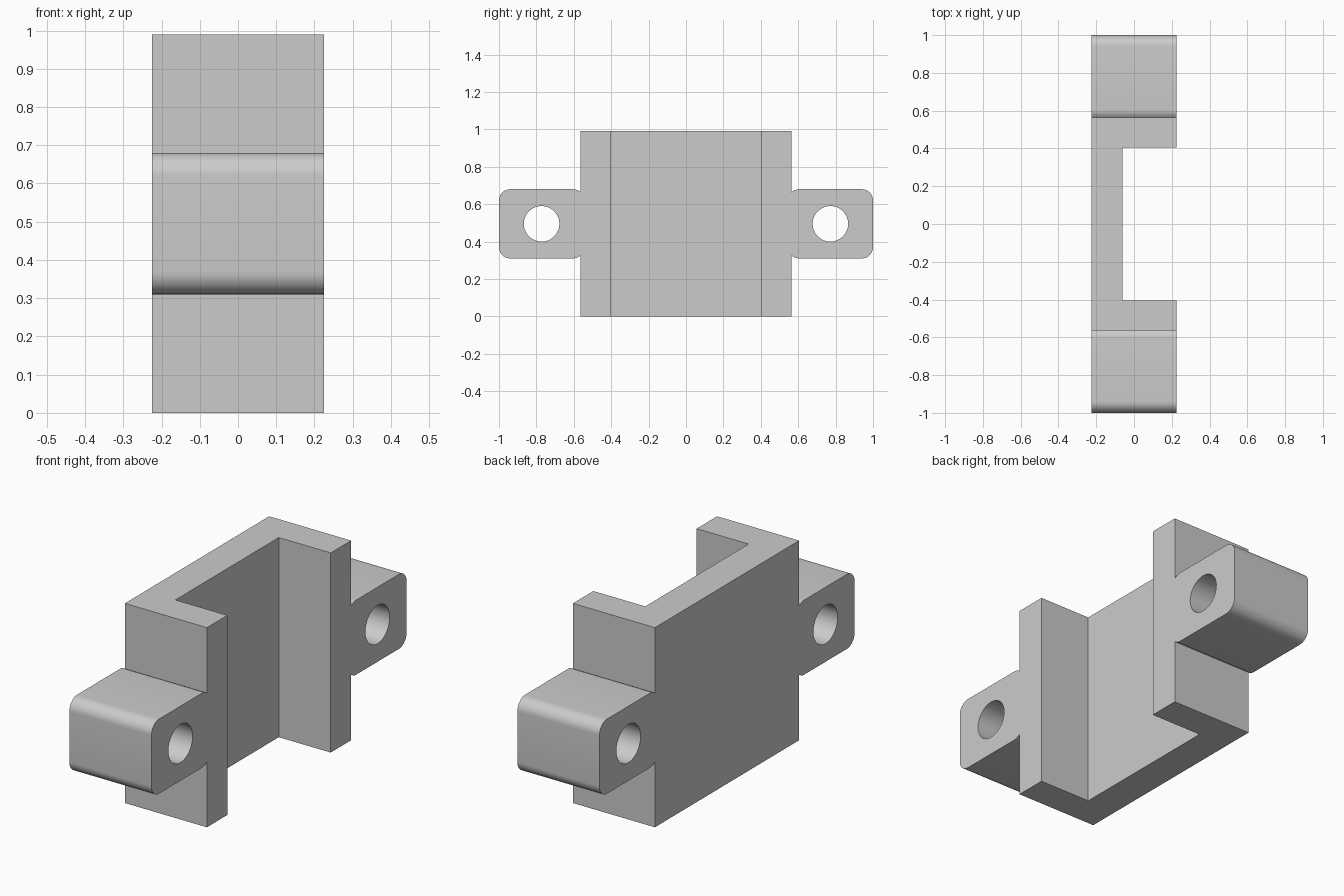
import bpy, bmesh
from math import cos, sin, radians

cube = bpy.data.objects.get("Cube")
if cube:
    bpy.data.objects.remove(cube, do_unlink=True)

HALF_X = 0.225                        # half thickness of the whole bracket
HEIGHT = 0.99
BODY_Y, SLOT_Y, SLOT_X = 0.565, 0.405, -0.06
EAR_IN, EAR_OUT, EAR_LOW, EAR_TOP = 0.545, 1.0, 0.31, 0.68
RADIUS = 0.06
HOLE_Y, HOLE_Z, HOLE_R = 0.772, 0.495, 0.095

grey = bpy.data.materials.new("light_grey")
grey.use_nodes = True
grey.diffuse_color = (0.6, 0.6, 0.6, 1)
grey.node_tree.nodes["Principled BSDF"].inputs["Base Color"].default_value = (0.6, 0.6, 0.6, 1)


def prism(name, points, direction):
    """Extrude a closed outline of 3D points along a direction."""
    bm = bmesh.new()
    face = bm.faces.new([bm.verts.new(p) for p in points])
    new = bmesh.ops.extrude_face_region(bm, geom=[face])["geom"]
    bmesh.ops.translate(bm, vec=direction,
                        verts=[v for v in new if isinstance(v, bmesh.types.BMVert)])
    bmesh.ops.recalc_face_normals(bm, faces=bm.faces)
    mesh = bpy.data.meshes.new(name)
    bm.to_mesh(mesh)
    bm.free()
    mesh.materials.append(grey)
    obj = bpy.data.objects.new(name, mesh)
    bpy.context.collection.objects.link(obj)
    return obj


def arc(cy, cz, r, start, end, steps):
    angles = [radians(start + (end - start) * i / steps) for i in range(steps + 1)]
    return [(cy + r * cos(a), cz + r * sin(a)) for a in angles]


def activate(obj):
    bpy.ops.object.select_all(action="DESELECT")
    obj.select_set(True)
    bpy.context.view_layer.objects.active = obj


# Channel body, open towards +x
half = [(-HALF_X, BODY_Y), (HALF_X, BODY_Y), (HALF_X, SLOT_Y), (SLOT_X, SLOT_Y)]
outline = half + [(x, -y) for x, y in reversed(half)]
prism("channel_body", [(x, y, 0) for x, y in outline], (0, 0, HEIGHT))

# Ear outline: outer corners, then inner corners that stop at the body wall
inner, outer = EAR_IN + RADIUS, EAR_OUT - RADIUS
low, top = EAR_LOW + RADIUS, EAR_TOP - RADIUS
meet = 131.8
ear = (arc(outer, low, RADIUS, -90, 0, 10) + arc(outer, top, RADIUS, 0, 90, 10)
       + arc(inner, top, RADIUS, 90, meet, 5) + arc(inner, low, RADIUS, 360 - meet, 270, 5))
hole = arc(HOLE_Y, HOLE_Z, HOLE_R, 0, 360, 48)[:-1]

# Mounting ears with bolt holes
for side, label in ((-1, "front"), (1, "back")):
    lug = prism(label + "_mounting_ear", [(-HALF_X, side * y, z) for y, z in ear],
                (2 * HALF_X, 0, 0))
    cutter = prism(label + "_hole_cutter", [(-0.4, side * y, z) for y, z in hole], (0.8, 0, 0))
    cutter.hide_render = True
    mod = lug.modifiers.new("bolt_hole", "BOOLEAN")
    mod.operation = "DIFFERENCE"
    mod.solver = "EXACT"
    mod.object = cutter
    activate(lug)
    bpy.ops.object.modifier_apply(modifier=mod.name)
    bpy.data.objects.remove(cutter, do_unlink=True)
    bpy.ops.object.shade_smooth_by_angle(angle=radians(30))
